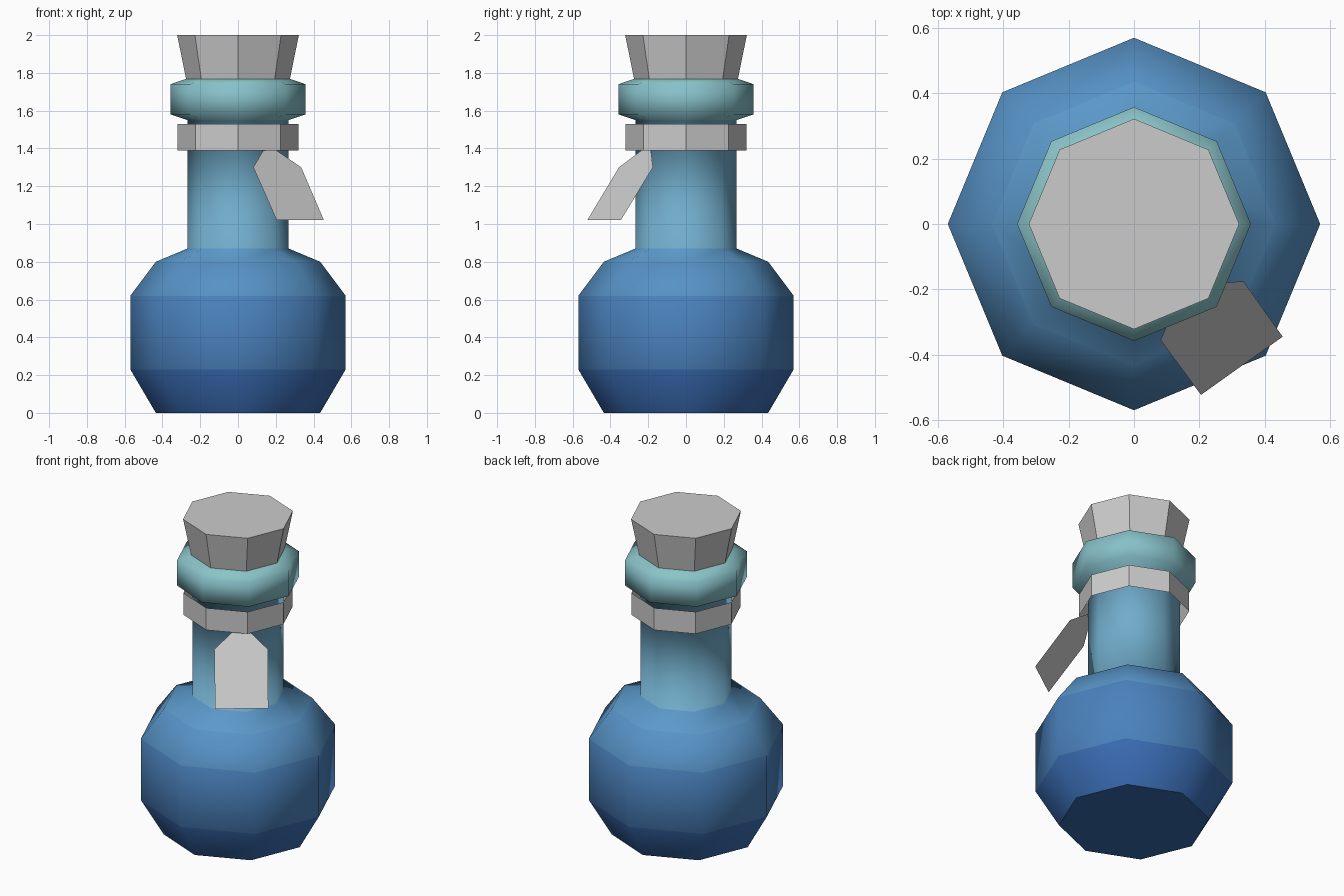
import bpy, bmesh
from math import cos, sin, pi

if "Cube" in bpy.data.objects:
    bpy.data.objects.remove(bpy.data.objects["Cube"])

SIDES = 8


def make_object(name, bm):
    mesh = bpy.data.meshes.new(name)
    bm.to_mesh(mesh)
    bm.free()
    obj = bpy.data.objects.new(name, mesh)
    bpy.context.collection.objects.link(obj)
    return obj


def lathe(name, profile, cap_bottom=False, cap_top=False, smooth=False, colours=None):
    """Revolve (radius, z) points into an eight-sided shell."""
    bm = bmesh.new()
    rings = [[bm.verts.new((r * cos(2 * pi * i / SIDES), r * sin(2 * pi * i / SIDES), z))
              for i in range(SIDES)] for r, z in profile]
    for k, (low, high) in enumerate(zip(rings, rings[1:])):
        for i in range(SIDES):
            j = (i + 1) % SIDES
            f = bm.faces.new((low[i], low[j], high[j], high[i]))
            f.smooth = smooth
            f.material_index = k if colours else 0
    if cap_bottom:
        base = bm.faces.new(rings[0][::-1])
        for e in base.edges:
            e.smooth = False
    if cap_top:
        bm.faces.new(rings[-1])
    obj = make_object(name, bm)
    for k, c in enumerate(colours or []):
        mat = bpy.data.materials.new(f"{name}_glass_{k}")
        mat.diffuse_color = (*c, 1)
        mat.use_nodes = True
        mat.node_tree.nodes["Principled BSDF"].inputs["Base Color"].default_value = mat.diffuse_color
        obj.data.materials.append(mat)
    return obj


# Glass bottle: body, neck and lip, coloured from deep blue up to pale teal
bottle = [(0.435, 0), (0.57, 0.23), (0.57, 0.62), (0.435, 0.80), (0.268, 0.87),
          (0.268, 1.55), (0.358, 1.58), (0.358, 1.74), (0.27, 1.77)]
deep, mid, pale = (0.03, 0.12, 0.42), (0.11, 0.33, 0.60), (0.26, 0.56, 0.58)
colours = []
for (r0, z0), (r1, z1) in zip(bottle, bottle[1:]):
    t = (z0 + z1) / 1.77
    a, b, s = (deep, mid, t) if t < 1 else (mid, pale, t - 1)
    colours.append([p + (q - p) * s for p, q in zip(a, b)])
lathe("bottle", bottle, cap_bottom=True, smooth=True, colours=colours)

# Tapered stopper and open neck band
lathe("stopper", [(0.261, 1.70), (0.322, 2.0)], cap_bottom=True, cap_top=True)
lathe("neck_band", [(0.32, 1.39), (0.32, 1.53)])

# Flat hanging tag with clipped upper corners
bm = bmesh.new()
tag = [(0.205, -0.523, 1.02), (0.455, -0.345, 1.02), (0.335, -0.175, 1.30),
       (0.188, -0.187, 1.40), (0.140, -0.222, 1.40), (0.081, -0.355, 1.30)]
bm.faces.new([bm.verts.new(p) for p in tag])
make_object("tag", bm)
